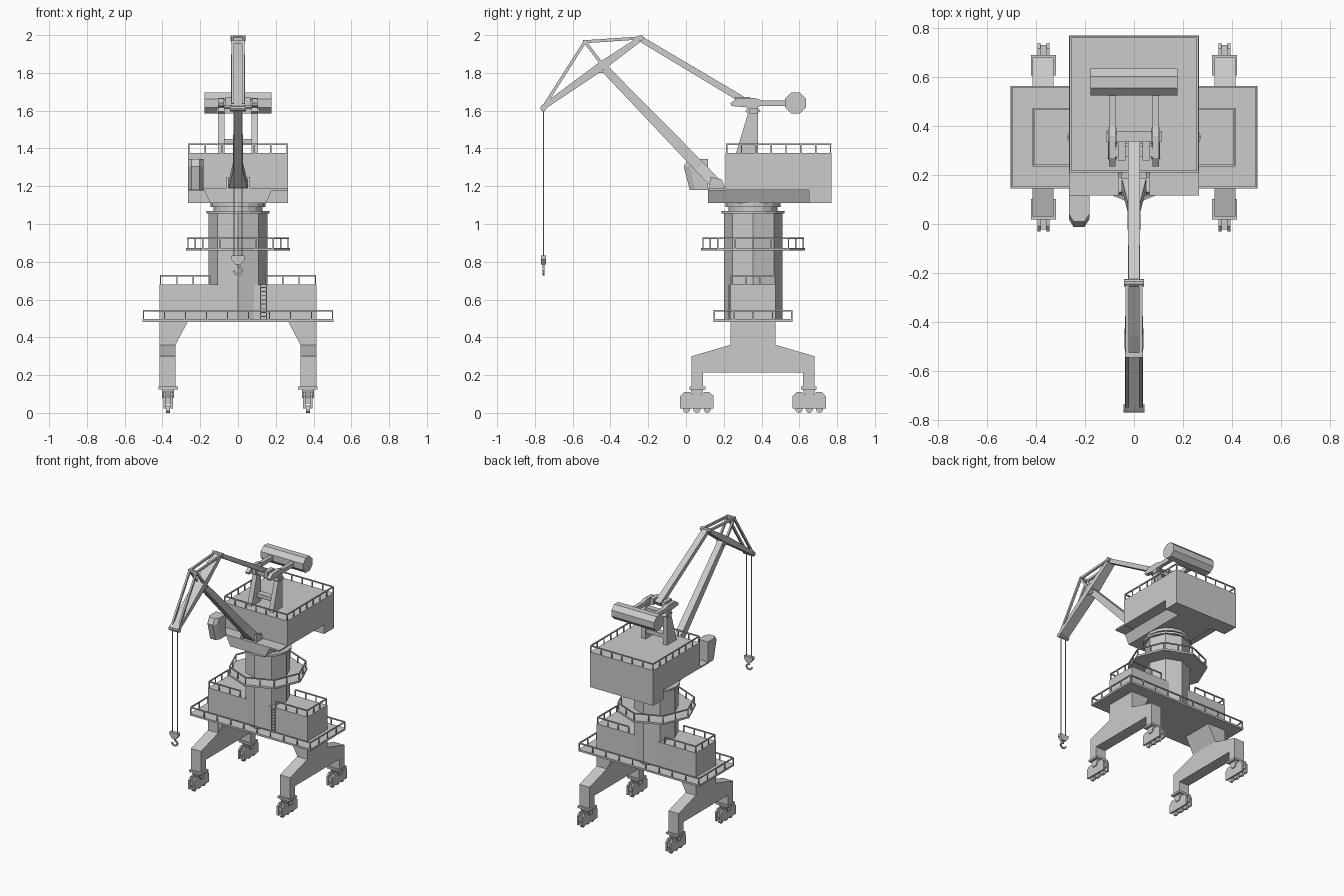
import bpy, bmesh, math
from mathutils import Vector

if "Cube" in bpy.data.objects:
    bpy.data.objects.remove(bpy.data.objects["Cube"])

CY = 0.355  # slewing axis


def make(name, build):
    bm = bmesh.new()
    build(bm)
    bmesh.ops.recalc_face_normals(bm, faces=bm.faces)
    me = bpy.data.meshes.new(name)
    bm.to_mesh(me)
    bm.free()
    ob = bpy.data.objects.new(name, me)
    bpy.context.collection.objects.link(ob)
    return ob


def loft(bm, a, b):
    va, vb = [bm.verts.new(p) for p in a], [bm.verts.new(p) for p in b]
    n = len(va)
    bm.faces.new(va)
    bm.faces.new(vb[::-1])
    for i in range(n):
        bm.faces.new((va[i], vb[i], vb[(i + 1) % n], va[(i + 1) % n]))


def side(bm, pts, x0, x1):   # (y, z) profile extruded along x
    loft(bm, [(x0, y, z) for y, z in pts], [(x1, y, z) for y, z in pts])


def front(bm, pts, y0, y1):  # (x, z) profile extruded along y
    loft(bm, [(x, y0, z) for x, z in pts], [(x, y1, z) for x, z in pts])


def box(bm, x0, x1, y0, y1, z0, z1):
    side(bm, [(y0, z0), (y1, z0), (y1, z1), (y0, z1)], x0, x1)


def ring(r, n, cx=0, cy=CY, off=0):
    return [(cx + r * math.cos(off + math.tau * i / n),
             cy + r * math.sin(off + math.tau * i / n)) for i in range(n)]


def drum(bm, r, n, z0, z1):
    loft(bm, [(x, y, z0) for x, y in ring(r, n)], [(x, y, z1) for x, y in ring(r, n)])


def beam(bm, p, q, w, h, w2=None, h2=None):
    p, q = Vector(p), Vector(q)
    d = (q - p).normalized()
    s = Vector((0, 1, 0)) if abs(d.x) > 0.9 else Vector((1, 0, 0))
    u = d.cross(s).normalized()
    s = u.cross(d)

    def quad(c, w, h):
        return [c + s * i * w / 2 + u * j * h / 2 for i, j in ((-1, -1), (1, -1), (1, 1), (-1, 1))]
    loft(bm, quad(p, w, h), quad(q, w2 or w, h2 or h))


def rail(bm, pts, z, step=0.085, h=0.046, closed=True):
    n = len(pts)
    for i in range(n if closed else n - 1):
        a, b = Vector((*pts[i], z)), Vector((*pts[(i + 1) % n], z))
        up = Vector((0, 0, h))
        beam(bm, a + up, b + up, 0.008, 0.008)
        k = max(1, round((b - a).length / step))
        for j in range(k + 1):
            c = a.lerp(b, j / k)
            beam(bm, c, c + up, 0.007, 0.007)


def rect(x0, x1, y0, y1):
    return [(x0, y0), (x1, y0), (x1, y1), (x0, y1)]


# Travelling bogies with wheels
def bogies(bm):
    for s in (-1, 1):
        for c in (0.0575, 0.6525):
            prof = [(-.088, .022), (.088, .022), (.088, .09), (.066, .11), (.035, .11),
                    (.015, .085), (-.015, .085), (-.035, .11), (-.066, .11), (-.088, .09)]
            for e in (-1, 1):
                side(bm, [(c + y, z) for y, z in prof], s * .37 + e * .012, s * .37 + e * .025)
            box(bm, s * .37 - .013, s * .37 + .013, c - .08, c + .08, .05, .085)
            side(bm, [(c - .016, .08), (c + .016, .08), (c + .035, .127), (c - .035, .127)],
                 s * .37 - .032, s * .37 + .032)
            for w in (-.055, 0, .055):
                side(bm, ring(.019, 12, c + w, .019), s * .37 - .01, s * .37 + .01)
make("bogies", bogies)


# Portal legs, foot plates and flared heads
def legs(bm):
    half = [(-.12, .485), (-.12, .36), (-.325, .30), (-.325, .14), (-.265, .14), (-.265, .215)]
    prof = [(CY + y, z) for y, z in half] + [(CY - y, z) for y, z in half[::-1]]
    for s in (-1, 1):
        side(bm, prof, s * .33, s * .415)
        front(bm, [(s * .331, .36), (s * .265, .485), (s * .41, .485), (s * .41, .36)], CY - .119, CY + .119)
        for c in (.06, .65):
            box(bm, s * .37 - .052, s * .37 + .052, c - .042, c + .042, .125, .14)
make("portal_legs", legs)


# Portal deck, cross house and octagonal column
make("portal_deck", lambda bm: box(bm, -.505, .505, .145, .565, .482, .496))
make("cross_house", lambda bm: box(bm, -.415, .415, .235, .475, .49, .68))
make("column", lambda bm: drum(bm, .155, 8, .49, 1.06))
make("column_platform", lambda bm: drum(bm, .275, 8, .86, .874))


def slew(bm):
    drum(bm, .167, 16, 1.055, 1.07)
    drum(bm, .13, 16, 1.065, 1.095)
    drum(bm, .145, 16, 1.09, 1.112)
make("slewing_ring", slew)


# Railings
def rails(bm):
    rail(bm, rect(-.5, .5, .15, .56), .496, .11)
    for s in (-1, 1):
        x = sorted((s * .16, s * .41))
        pts = [(s * .15, .24), (s * .41, .24), (s * .41, .47), (s * .15, .47)]
        rail(bm, pts, .68, closed=False)
    rail(bm, ring(.265, 8), .874, .1, .05)
    rail(bm, rect(-.26, .26, .215, .765), 1.375, .08)
make("railings", rails)


# Ladder on the cross house
def ladder(bm):
    for x in (.12, .15):
        beam(bm, (x, .228, .496), (x, .228, .68), .005, .005)
    for i in range(8):
        beam(bm, (.12, .228, .51 + i * .022), (.15, .228, .51 + i * .022), .004, .004)
make("ladder", ladder)


# Machinery house with tapered undercarriage and front apron
def house(bm):
    box(bm, -.265, .265, .21, .77, 1.18, 1.375)
    box(bm, -.265, .265, .65, .77, 1.11, 1.181)
    box(bm, -.265, .265, .117, .212, 1.178, 1.19)
    front(bm, [(-.18, 1.18), (-.147, 1.11), (.147, 1.11), (.18, 1.18)], .117, .655)
make("machinery_house", house)


# Operator cab with raked, chamfered front
def cab(bm):
    def plan(f, z):
        return [(-.265, .117, z), (-.265, f + .03, z), (-.247, f, z), (-.203, f, z),
                (-.183, f + .03, z), (-.183, .117, z)]
    loft(bm, plan(.02, 1.18), plan(-.012, 1.305))
    loft(bm, plan(-.012, 1.305), plan(.01, 1.343))
make("operator_cab", cab)


# Roof tower
def tower(bm):
    for s in (-1, 1):
        side(bm, [(.265, 1.375), (.38, 1.375), (.38, 1.59), (.395, 1.595), (.37, 1.63), (.335, 1.63),
                  (.315, 1.595), (.328, 1.585)], s * .072, s * .107)
    box(bm, -.115, .115, .335, .378, 1.585, 1.612)
    box(bm, -.08, .08, .33, .375, 1.42, 1.45)
make("roof_tower", tower)


# Counterweight and its rocking lever
make("counterweight", lambda bm: side(bm, ring(.06, 8, .58, 1.64, math.pi / 8), -.178, .178))


def lever(bm):
    for s in (-1, 1):
        side(bm, [(.235, 1.64), (.27, 1.665), (.36, 1.668), (.40, 1.655), (.54, 1.655),
                  (.54, 1.625), (.40, 1.625), (.35, 1.615), (.24, 1.625)], s * .075, s * .103)
    box(bm, -.08, .08, .275, .32, 1.628, 1.66)
make("counterweight_lever", lever)


# Tie beam from lever to jib head
def tie(bm):
    beam(bm, (0, .33, 1.64), (0, -.24, 1.98), .05, .036, .046, .03)
    for s in (-1, 1):
        box(bm, s * .035, s * .065, .26, .34, 1.625, 1.672)
make("tie_beam", tie)


# Main boom with splayed foot and hinge brackets
def boom(bm):
    foot, knee, top = (0, .165, 1.205), (0, .07, 1.305), (0, -.44, 1.832)
    beam(bm, foot, knee, .1, .06, .052, .06)
    beam(bm, knee, top, .052, .06, .046, .042)
    for s in (-1, 1):
        side(bm, [(.12, 1.185), (.21, 1.185), (.19, 1.235), (.13, 1.25)], s * .05, s * .064)
        box(bm, s * .022, s * .03, -.46, -.41, 1.8, 1.86)
make("main_boom", boom)


# Jib head beam and its bracing
def jib(bm):
    tip, mid, head = (0, -.76, 1.615), (0, -.445, 1.838), (0, -.235, 1.985)
    beam(bm, tip, mid, .074, .026, .076, .046)
    beam(bm, mid, head, .076, .046, .06, .026)
make("jib_head", jib)


def braces(bm):
    for s in (-1, 1):
        x = s * .028
        apex = (x, -.535, 1.965)
        for p in ((x, -.745, 1.635), (x, -.44, 1.84), (x, -.24, 1.985)):
            beam(bm, p, apex, .014, .016)
    beam(bm, (-.036, -.535, 1.965), (.036, -.535, 1.965), .02, .02)
    side(bm, ring(.016, 10, -.24, 1.984), -.04, .04)
    side(bm, ring(.016, 10, -.755, 1.612), -.042, .042)
make("jib_braces", braces)


# Hoist ropes, hook block and hook
def ropes(bm):
    for s in (-1, 1):
        beam(bm, (s * .021, -.755, 1.61), (s * .021, -.755, .82), .005, .005)
make("hoist_ropes", ropes)


def hook(bm):
    front(bm, [(-.035, .833), (.035, .833), (.035, .812), (.014, .786), (-.014, .786), (-.035, .812)],
          -.768, -.742)
    beam(bm, (0, -.755, .79), (0, -.755, .768), .01, .01)
    arc = [(.022 * math.cos(math.radians(a)), -.755, .752 + .02 * math.sin(math.radians(a)))
           for a in range(90, -181, -30)]
    for a, b in zip(arc, arc[1:]):
        beam(bm, a, b, .01, .01)
make("hook_block", hook)
